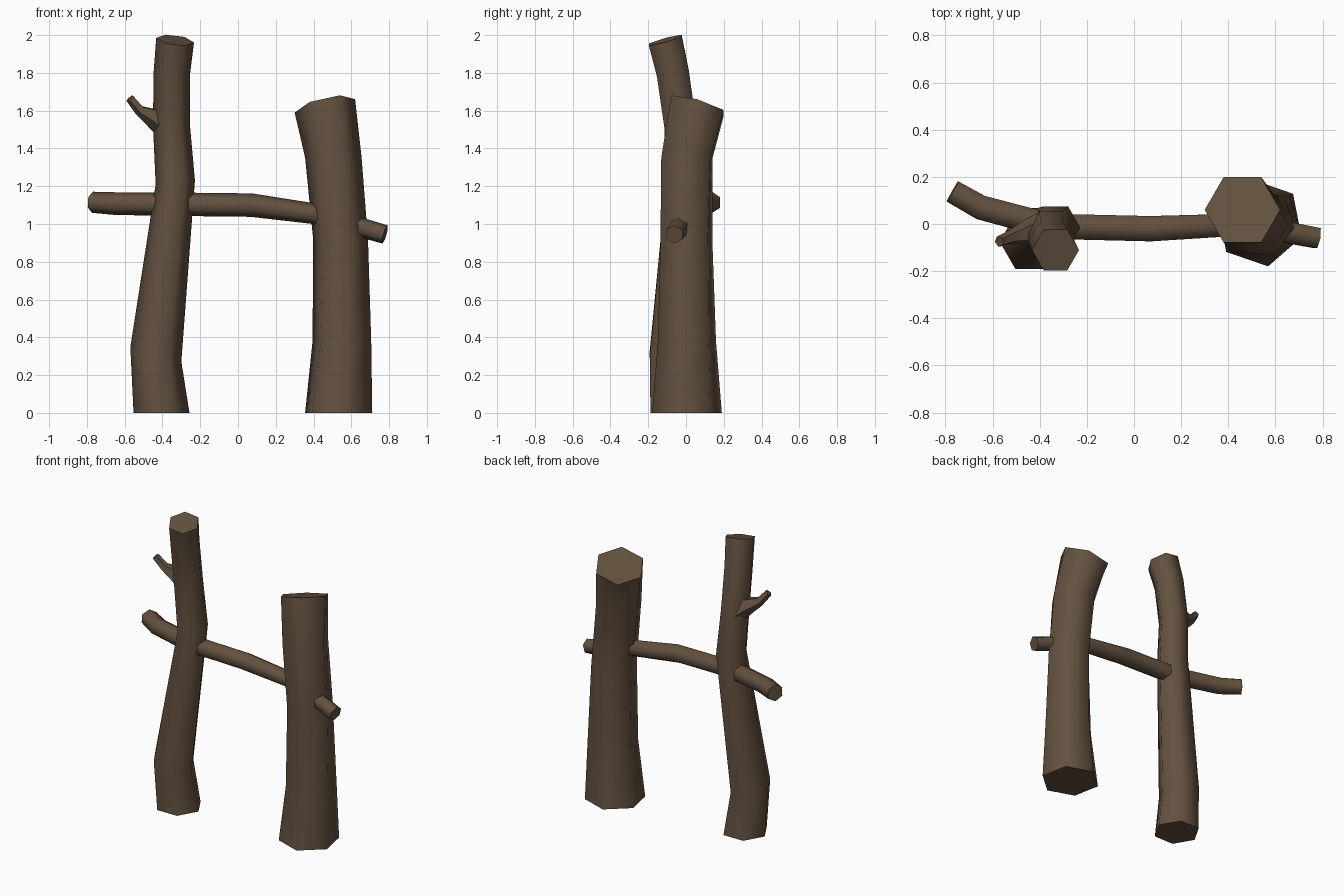
import bpy, bmesh, math
from mathutils import Vector

if "Cube" in bpy.data.objects:
    bpy.data.objects.remove(bpy.data.objects["Cube"])

wood = bpy.data.materials.new("brown_wood")
wood.diffuse_color = (0.125, 0.082, 0.050, 1)
wood.use_nodes = True
wood.node_tree.nodes["Principled BSDF"].inputs["Base Color"].default_value = wood.diffuse_color


def loft(name, rings, smooth=62):
    """Skin a list of equal-sided rings and cap both ends."""
    bm = bmesh.new()
    loops = [[bm.verts.new(p) for p in ring] for ring in rings]
    n = len(loops[0])
    for a, b in zip(loops, loops[1:]):
        for i in range(n):
            j = (i + 1) % n
            bm.faces.new((a[i], a[j], b[j], b[i]))
    bm.faces.new(loops[0][::-1])
    bm.faces.new(loops[-1])
    bmesh.ops.recalc_face_normals(bm, faces=bm.faces)
    me = bpy.data.meshes.new(name)
    bm.to_mesh(me)
    bm.free()
    me.materials.append(wood)
    ob = bpy.data.objects.new(name, me)
    bpy.context.collection.objects.link(ob)
    bpy.ops.object.select_all(action='DESELECT')
    ob.select_set(True)
    bpy.context.view_layer.objects.active = ob
    bpy.ops.object.shade_smooth_by_angle(angle=math.radians(smooth))
    return ob


def post(name, stations, sides=6):
    """Stations: x, y, z, radius, turn in degrees, slope in x, slope in y."""
    rings = []
    for x, y, z, r, turn, sx, sy in stations:
        ring = []
        for i in range(sides):
            t = math.radians(turn) + math.tau * i / sides
            dx, dy = r * math.cos(t), r * math.sin(t)
            ring.append((x + dx, y + dy, z + sx * dx + sy * dy))
        rings.append(ring)
    return loft(name, rings)


def branch(name, path, sides=6, smooth=62):
    """Path: x, y, z, radius; rings stand square to the path."""
    pts = [Vector(p[:3]) for p in path]
    rings = []
    for k, p in enumerate(pts):
        d = (pts[min(k + 1, len(pts) - 1)] - pts[max(k - 1, 0)]).normalized()
        u = d.cross(Vector((0, 1, 0))).normalized()
        v = d.cross(u)
        r = path[k][3]
        rings.append([p + r * (math.cos(math.tau * i / sides) * u
                               + math.sin(math.tau * i / sides) * v)
                      for i in range(sides)])
    return loft(name, rings, smooth)


# tall crooked post
post("left_post", [
    (-0.405, -0.06, 0.00, 0.148, 0, 0, 0),
    (-0.435, -0.075, 0.31, 0.135, 0, -0.28, 0),
    (-0.332, -0.015, 1.22, 0.104, 0, 0.10, 0),
    (-0.352, -0.03, 1.52, 0.098, 0, 0, 0.10),
    (-0.350, -0.07, 1.80, 0.097, 0, 0, 0.22),
    (-0.333, -0.11, 1.973, 0.100, 0, -0.12, 0.27)])

# thick twisted post with a slanted cut on top
post("right_post", [
    (0.533, 0.005, 0.00, 0.188, -19, 0, 0),
    (0.550, 0.005, 0.38, 0.160, -14, 0, 0),
    (0.543, 0.002, 0.92, 0.147, -9, 0, 0),
    (0.505, 0.005, 1.35, 0.150, -5, 0, 0),
    (0.460, 0.060, 1.625, 0.160, 0, 0.22, -0.28)])

# rail passing through both posts
branch("cross_rail", [
    (-0.77, 0.138, 1.115, 0.056),
    (-0.65, 0.070, 1.108, 0.060),
    (-0.35, -0.010, 1.105, 0.062),
    (0.07, -0.020, 1.100, 0.062),
    (0.40, -0.005, 1.055, 0.055),
    (0.62, -0.030, 0.990, 0.052),
    (0.778, -0.060, 0.945, 0.050)])

# broken twig on the tall post
branch("side_twig", [
    (-0.38, -0.02, 1.52, 0.075),
    (-0.45, -0.035, 1.565, 0.055),
    (-0.52, -0.055, 1.602, 0.030),
    (-0.572, -0.075, 1.667, 0.024)], sides=5)
